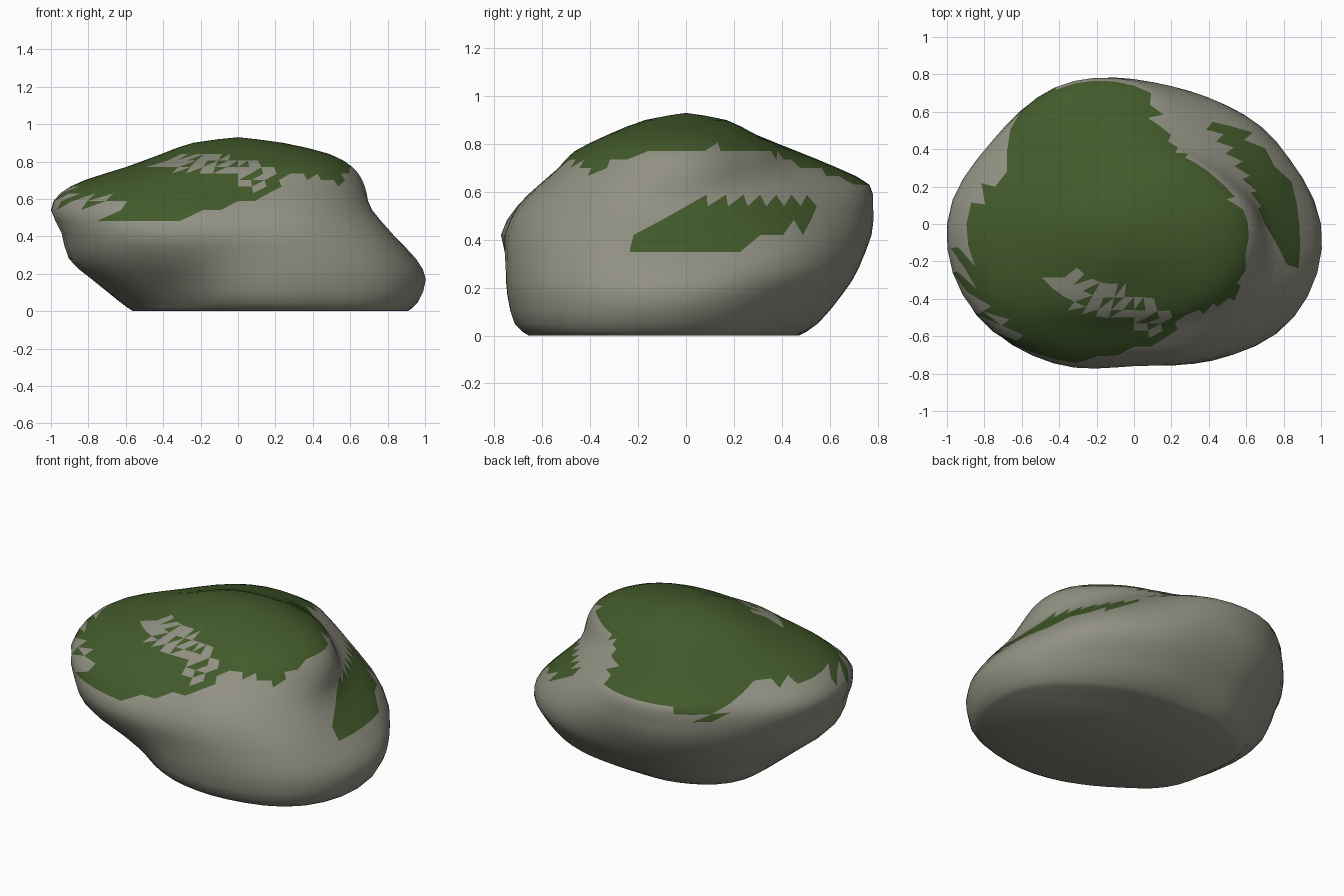
import bpy, bmesh, math, random

random.seed(4)
cube = bpy.data.objects.get("Cube")
if cube:
    bpy.data.objects.remove(cube, do_unlink=True)

SEGMENTS = 48
STEPS = 2  # rings per profile interval


def make_material(name, colour):
    mat = bpy.data.materials.new(name)
    mat.use_nodes = True
    mat.diffuse_color = colour
    mat.node_tree.nodes["Principled BSDF"].inputs["Base Color"].default_value = colour
    return mat


def spline(a, b, c, d, t):
    """Catmull-Rom interpolation between b and c."""
    return b + 0.5 * t * (c - a + t * (2 * a - 5 * b + 4 * c - d + t * (3 * (b - c) + d - a)))


def inside(point, polygon):
    """Even-odd test in plan."""
    hit = False
    previous = polygon[-1]
    for corner in polygon:
        (ax, ay), (bx, by) = previous, corner
        if (ay > point.y) != (by > point.y):
            if point.x < ax + (point.y - ay) * (bx - ax) / (by - ay):
                hit = not hit
        previous = corner
    return hit


# Boulder cross-sections: height, then radii in percent, every 30 degrees from +x
sections = [
    (0, 89, 67, 51, 47, 52, 58, 56, 56, 54, 61, 75, 92),
    (5, 95, 75, 61, 55, 60, 66, 63, 62, 59, 68, 81, 97),
    (17, 100, 84, 71, 65, 68, 73, 78, 79, 69, 72, 84, 99),
    (28, 95, 88, 78, 72, 76, 80, 90, 91, 79, 74, 84, 96),
    (42, 81, 81, 77, 77, 83, 86, 94, 96, 86, 76, 82, 88),
    (54, 70, 67, 70, 77, 84, 88, 100, 97, 79, 70, 76, 78),
    (63, 68, 58, 60, 74, 83, 84, 95, 88, 69, 61, 67, 71),
    (70, 66, 54, 50, 60, 70, 71, 82, 76, 60, 53, 59, 66),
    (77, 61, 50, 44, 45, 51, 53, 60, 57, 51, 46, 52, 60),
    (84, 49, 39, 32, 29, 32, 36, 41, 39, 36, 31, 37, 46),
    (90, 24, 21, 18, 17, 18, 21, 24, 22, 19, 17, 19, 22),
]
SPOKES = len(sections[0]) - 1
sections.append((93,) + (0,) * SPOKES)

# Moss outlines in plan: the crown and the low shoulder
crown_moss = [(.53, -.41), (.6, -.2), (.61, 0), (.5, .18), (.42, .27), (.25, .38),
              (.12, .55), (.1, .7), (-.08, .745), (-.3, .75), (-.48, .7), (-.63, .59),
              (-.69, .3), (-.86, .1), (-.91, -.05), (-.96, -.2), (-.91, -.42),
              (-.62, -.67), (-.28, -.74), (0, -.68), (.17, -.61), (.26, -.5)]
shoulder_moss = [(.4, .56), (.56, .52), (.7, .37), (.84, .23), (.91, .05), (.91, -.1),
                 (.83, -.29), (.75, -.1), (.7, 0), (.58, .2), (.4, .46)]
# Worn places where stone shows between the moss
front_wear = [(-.55, -.36), (-.3, -.23), (-.1, -.35), (.25, -.48), (.1, -.59), (-.15, -.5)]
side_wear = [(-.97, -.08), (-.89, -.1), (-.84, -.38), (-.58, -.6), (-.62, -.7), (-.95, -.42)]


def ring_at(level):
    """Interpolated height and radii between neighbouring sections."""
    last = len(sections) - 1
    i = min(int(level), last - 1)
    rows = [sections[max(0, min(last, i + k))] for k in (-1, 0, 1, 2)]
    return [spline(*values, level - i) / 100 for values in zip(*rows)]


bm = bmesh.new()
rings = []
for n in range((len(sections) - 1) * STEPS):
    z, *radii = ring_at(n / STEPS)
    ring = []
    for s in range(SEGMENTS):
        u = s * SPOKES / SEGMENTS
        k = int(u)
        r = spline(*(radii[(k + j) % SPOKES] for j in (-1, 0, 1, 2)), u - k)
        a = math.tau * s / SEGMENTS
        ring.append(bm.verts.new((r * math.cos(a), r * math.sin(a), z)))
    rings.append(ring)

# Skin, flat base and crown fan
for low, high in zip(rings, rings[1:]):
    for s in range(SEGMENTS):
        t = (s + 1) % SEGMENTS
        bm.faces.new((low[s], low[t], high[t]))
        bm.faces.new((low[s], high[t], high[s]))
bm.faces.new(rings[0][::-1])
apex = bm.verts.new((0, 0, sections[-1][0] / 100))
for s in range(SEGMENTS):
    bm.faces.new((rings[-1][s], rings[-1][(s + 1) % SEGMENTS], apex))
bm.normal_update()

# Moss covers upward faces within the outlines
for face in bm.faces:
    c = face.calc_center_median()
    crown = inside(c, crown_moss) and c.z > .48
    shoulder = inside(c, shoulder_moss) and .34 < c.z < .56
    worn = (inside(c, front_wear) or inside(c, side_wear)) and random.random() < .5
    if (crown or shoulder) and not worn and face.normal.z > .05:
        face.material_index = 1

mesh = bpy.data.meshes.new("mossy_boulder")
bm.to_mesh(mesh)
bm.free()
mesh.materials.append(make_material("grey_stone", (.285, .28, .225, 1)))
mesh.materials.append(make_material("green_moss", (.055, .103, .024, 1)))
boulder = bpy.data.objects.new("mossy_boulder", mesh)
bpy.context.collection.objects.link(boulder)

bpy.ops.object.select_all(action="DESELECT")
boulder.select_set(True)
bpy.context.view_layer.objects.active = boulder
bpy.ops.object.shade_smooth_by_angle(angle=math.radians(60))
